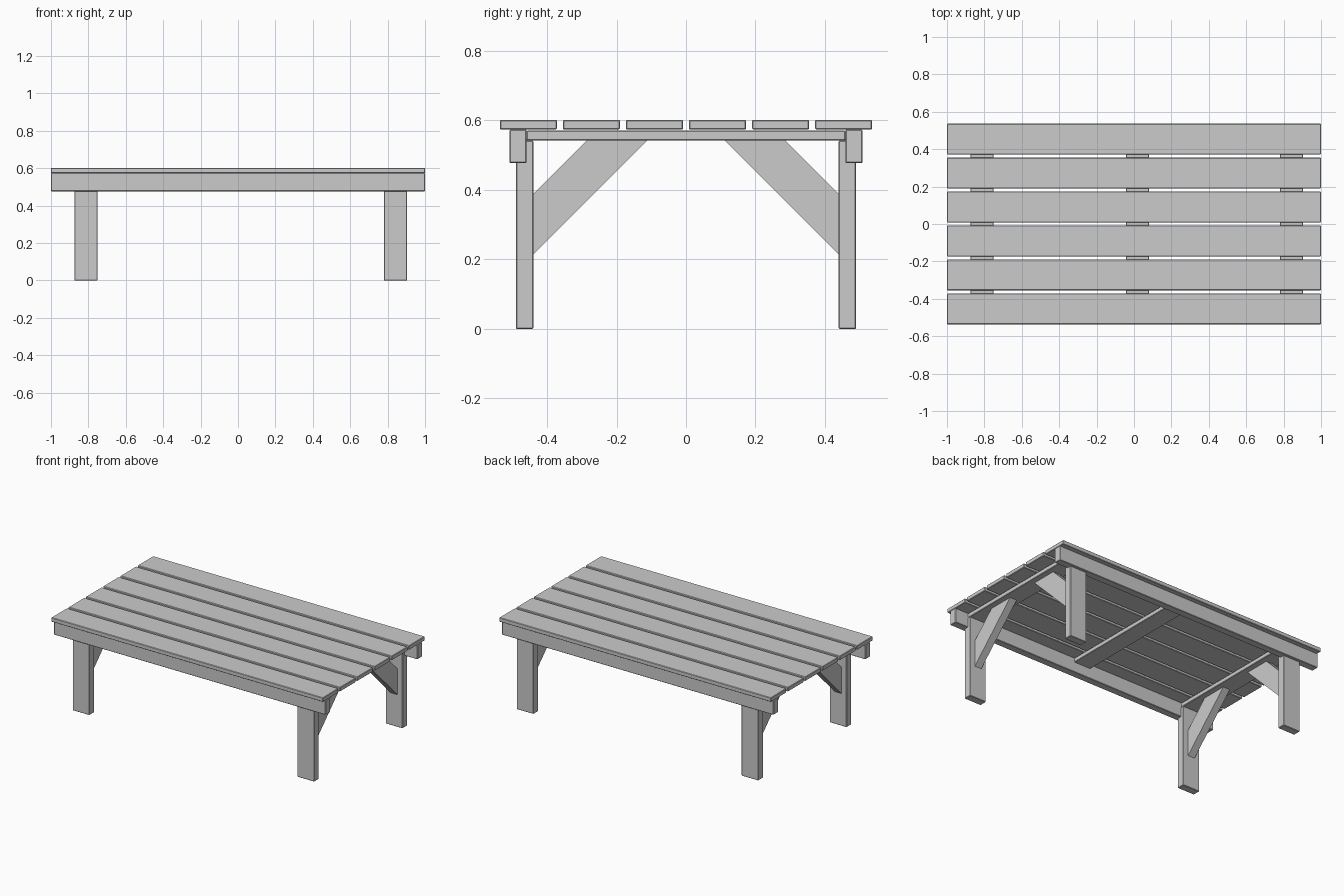
import bpy, bmesh

if "Cube" in bpy.data.objects:
    bpy.data.objects.remove(bpy.data.objects["Cube"])

def finish(name, bm, bevel=0.003):
    bmesh.ops.recalc_face_normals(bm, faces=bm.faces)
    me = bpy.data.meshes.new(name)
    bm.to_mesh(me)
    bm.free()
    ob = bpy.data.objects.new(name, me)
    bpy.context.collection.objects.link(ob)
    if bevel:
        mod = ob.modifiers.new("eased_edges", 'BEVEL')
        mod.width = bevel
        mod.segments = 1
    return ob

def box(name, x0, x1, y0, y1, z0, z1):
    bm = bmesh.new()
    bmesh.ops.create_cube(bm, size=1)
    for v in bm.verts:
        v.co.x = x1 if v.co.x > 0 else x0
        v.co.y = y1 if v.co.y > 0 else y0
        v.co.z = z1 if v.co.z > 0 else z0
    return finish(name, bm)

def prism_x(name, profile, x0, x1):
    # extrude a (y, z) outline along x
    bm = bmesh.new()
    face = bm.faces.new([bm.verts.new((x0, y, z)) for y, z in profile])
    ext = bmesh.ops.extrude_face_region(bm, geom=[face])
    for v in ext["geom"]:
        if isinstance(v, bmesh.types.BMVert):
            v.co.x = x1
    return finish(name, bm, 0)

TOP, PLANK_Z, BATTEN_Z = 0.602, 0.574, 0.542
FRAMES = (-0.813, 0.018, 0.842)   # x centres of the cross battens
HALF = 0.062

# tabletop planks
for i in range(6):
    y = -0.536 + i * 0.1815
    box(f"top_plank_{i + 1}", -1, 1, y, y + 0.1645, PLANK_Z, TOP)

# cross battens under the planks
for i, x in enumerate(FRAMES):
    box(f"cross_batten_{i + 1}", x - HALF, x + HALF, -0.459, 0.459, BATTEN_Z, 0.571)

for side, s in (("front", -1), ("back", 1)):
    # long side apron
    ya, yb = sorted((s * 0.459, s * 0.508))
    box(f"{side}_apron", -1, 1, ya, yb, 0.477, PLANK_Z)
    for end, x in (("left", FRAMES[0]), ("right", FRAMES[2])):
        # leg
        ya, yb = sorted((s * 0.439, s * 0.490))
        box(f"{side}_{end}_leg", x - HALF, x + HALF, ya, yb, 0, BATTEN_Z)
        # diagonal brace from leg to batten
        outline = [(0.439, 0.215), (0.112, BATTEN_Z), (0.286, BATTEN_Z), (0.439, 0.389)]
        prism_x(f"{side}_{end}_brace", [(s * y, z) for y, z in outline], x - 0.025, x + 0.025)
